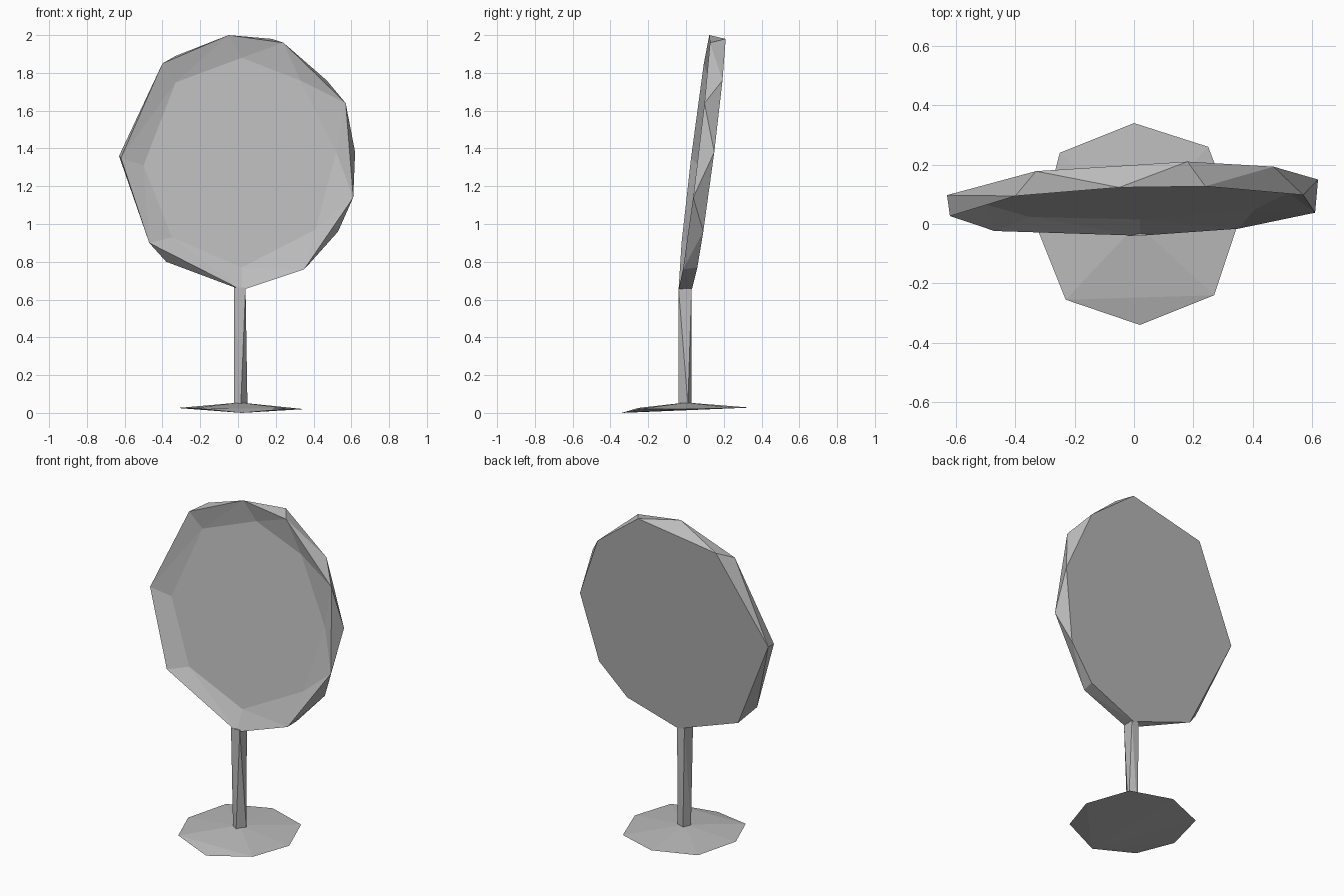
import bpy, bmesh

cube = bpy.data.objects.get("Cube")
if cube:
    bpy.data.objects.remove(cube, do_unlink=True)

grey = bpy.data.materials.new("plain_grey")
grey.use_nodes = True
grey.diffuse_color = (0.5, 0.5, 0.5, 1)
bsdf = grey.node_tree.nodes["Principled BSDF"]
bsdf.inputs["Base Color"].default_value = grey.diffuse_color


def hull_part(name, first, second, keep=lambda a, b: True, flip=False):
    """Hull two point rings; keep faces by how many corners lie on each ring."""
    bm = bmesh.new()
    ring_a = [bm.verts.new(p) for p in first]
    ring_b = [bm.verts.new(p) for p in second]
    bmesh.ops.convex_hull(bm, input=ring_a + ring_b)
    bmesh.ops.recalc_face_normals(bm, faces=bm.faces[:])
    unwanted = []
    for f in bm.faces:
        a = sum(v in ring_a for v in f.verts)
        if not keep(a, len(f.verts) - a):
            unwanted.append(f)
    bmesh.ops.delete(bm, geom=unwanted, context='FACES')
    loose = [v for v in bm.verts if not v.link_faces]
    bmesh.ops.delete(bm, geom=loose, context='VERTS')
    if flip:
        bmesh.ops.reverse_faces(bm, faces=bm.faces[:])
    bmesh.ops.dissolve_limit(bm, angle_limit=0.005, verts=bm.verts[:], edges=bm.edges[:])
    mesh = bpy.data.meshes.new(name)
    bm.to_mesh(mesh)
    bm.free()
    mesh.materials.append(grey)
    obj = bpy.data.objects.new(name, mesh)
    bpy.context.collection.objects.link(obj)
    return obj


def tilted(outline, y0, lean, turn):
    """Lay an x, z outline on the leaning plane of the mirror head."""
    return [(x, y0 + lean * (z - 0.65) + turn * x, z) for x, z in outline]


# Mirror head outlines, clockwise from upper left
front_rim = tilted([(-.40, 1.85), (-.05, 2.0), (.24, 1.96), (.57, 1.64), (.61, 1.14),
                    (.35, .76), (.02, .65), (-.47, .90), (-.62, 1.35)], -.04, .122, .03)
back_rim = tilted([(-.33, 1.89), (.18, 1.98), (.47, 1.76), (.62, 1.38), (.53, .96),
                   (.36, .77), (.03, .655), (-.38, .80), (-.63, 1.36)], .03, .13, .04)
glass = tilted([(-.33, 1.75), (.02, 1.88), (.33, 1.76), (.52, 1.38), (.41, .97),
                (.02, .77), (-.35, .93), (-.50, 1.31)], 0, .122, .03)

# Frame shell, sloping inner rim and recessed glass
hull_part("mirror_frame", front_rim, back_rim, lambda a, b: b > 0)
hull_part("inner_rim", front_rim, glass, lambda a, b: a and b, flip=True)
hull_part("mirror_glass", front_rim, glass, lambda a, b: a == 0, flip=True)

# Slightly twisted pole
pole_top = [(x, y, .665) for x, y in ((-.02, -.04), (.04, -.04), (.04, .03), (-.01, .03))]
pole_foot = [(x, y, .045) for x, y in ((-.02, -.02), (.015, -.04), (.05, .01), (0, .03))]
hull_part("pole", pole_top, pole_foot)

# Shallow pointed foot with a dipped front corner
foot_edge = [(.02, -.34, 0), (.27, -.24, .022), (.35, 0, .02), (.25, .26, .025),
             (0, .34, .028), (-.25, .24, .026), (-.32, -.03, .026), (-.23, -.255, .026)]
hull_part("base", foot_edge, [(.01, 0, .055)])
